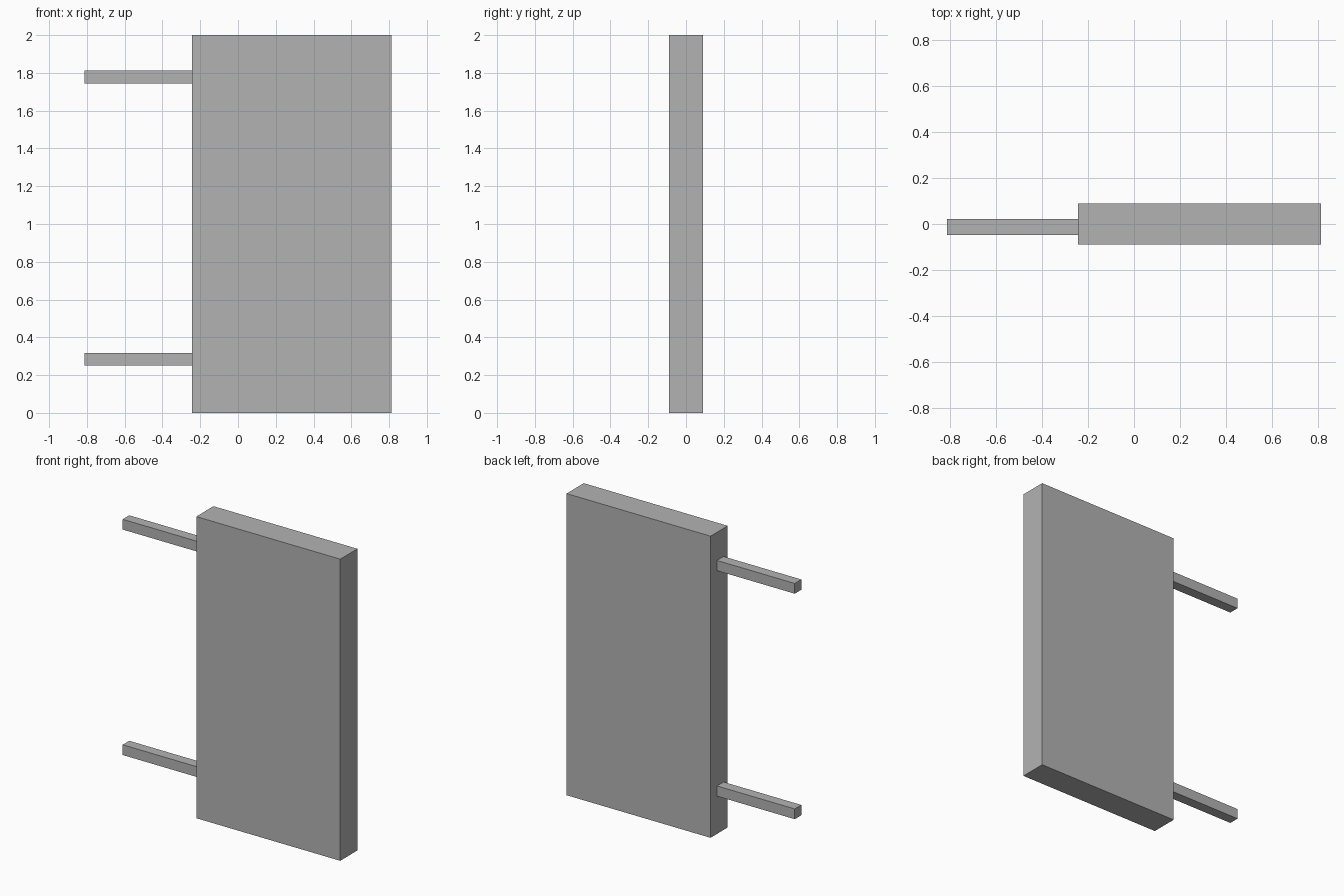
import bpy

cube = bpy.data.objects.get("Cube")
if cube:
    bpy.data.objects.remove(cube, do_unlink=True)

# Single plain grey
grey = bpy.data.materials.new("plain_grey")
grey.use_nodes = True
colour = (0.45, 0.45, 0.45, 1)
grey.diffuse_color = colour
grey.node_tree.nodes["Principled BSDF"].inputs["Base Color"].default_value = colour


def box(name, low, high):
    """Axis-aligned box between two opposite corners."""
    centre = [(a + b) / 2 for a, b in zip(low, high)]
    bpy.ops.mesh.primitive_cube_add(size=1, location=centre)
    obj = bpy.context.object
    obj.name = name
    obj.scale = [b - a for a, b in zip(low, high)]
    bpy.ops.object.transform_apply(location=False, rotation=False, scale=True)
    obj.data.materials.append(grey)
    return obj


# Upright slab
panel_edge = -0.243
box("panel", (panel_edge, -0.09, 0), (0.813, 0.09, 2))

# Square bars reaching out from the panel's right edge
for name, bottom in (("lower_bar", 0.25), ("upper_bar", 1.745)):
    box(name, (-0.813, -0.047, bottom), (panel_edge, 0.022, bottom + 0.068))
